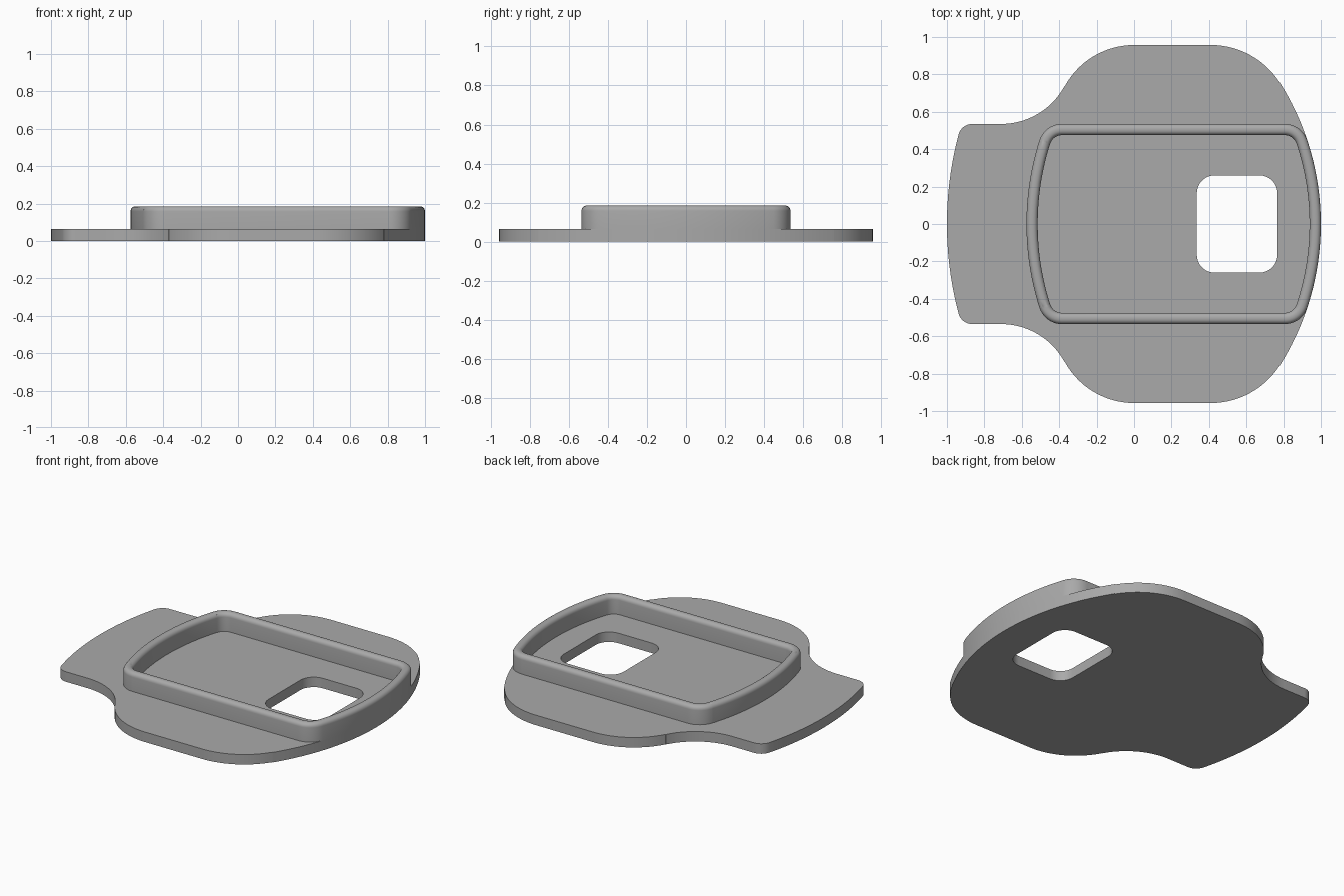
import bpy, bmesh
from math import sin, cos, radians, pi

if "Cube" in bpy.data.objects:
    bpy.data.objects.remove(bpy.data.objects["Cube"])

PLATE_TOP = 0.065
RIM_TOP = 0.185
WALL = 0.06
FILLET = 0.027

grey = bpy.data.materials.new("plain grey")
grey.use_nodes = True
COLOUR = (0.4, 0.4, 0.4, 1)
grey.diffuse_color = COLOUR
grey.node_tree.nodes["Principled BSDF"].inputs["Base Color"].default_value = COLOUR


def arc(cx, cy, r, start, end, steps=14):
    angles = [radians(start + (end - start) * i / steps) for i in range(steps + 1)]
    return [(cx + r * cos(a), cy + r * sin(a)) for a in angles]


def mirrored(half):
    """Close a right-to-left upper half outline by mirroring it in y."""
    return half + [(x, -y) for x, y in reversed(half[1:-1])]


def finish(name, bm):
    bmesh.ops.remove_doubles(bm, verts=bm.verts, dist=0.0005)
    bmesh.ops.recalc_face_normals(bm, faces=bm.faces)
    mesh = bpy.data.meshes.new(name)
    bm.to_mesh(mesh)
    bm.free()
    mesh.materials.append(grey)
    obj = bpy.data.objects.new(name, mesh)
    bpy.context.collection.objects.link(obj)
    bpy.ops.object.select_all(action='DESELECT')
    obj.select_set(True)
    bpy.context.view_layer.objects.active = obj
    bpy.ops.object.shade_smooth_by_angle(angle=radians(30))


def add_loop(bm, points, z):
    verts = [bm.verts.new((x, y, z)) for x, y in points]
    edges = [bm.edges.new((v, verts[i - 1])) for i, v in enumerate(verts)]
    return verts, edges


# Base plate: winged outline with a rounded window, extruded upward
plate_half = (arc(-0.42, 0, 1.42, 0, 32.3, 24)
              + arc(0.41, 0.521, 0.436, 32.3, 90)
              + arc(0, 0.536, 0.421, 90, 151.5)
              + arc(-0.71, 0.919, 0.384, -28.5, -90)
              + arc(-0.865, 0.46, 0.075, 90, 165.15, 8)
              + arc(0.87, 0, 1.87, 165.15, 180))
window_half = arc(0.67, 0.165, 0.095, 0, 90, 8) + arc(0.43, 0.165, 0.095, 90, 180, 8)
window = window_half + [(x, -y) for x, y in reversed(window_half)]

bm = bmesh.new()
for outline in (mirrored(plate_half), window):
    add_loop(bm, outline, 0)
bmesh.ops.remove_doubles(bm, verts=bm.verts, dist=0.0005)
bmesh.ops.triangle_fill(bm, edges=bm.edges[:], use_beauty=True, normal=(0, 0, 1))
top = bmesh.ops.extrude_face_region(bm, geom=bm.faces[:], use_keep_orig=True)
bmesh.ops.translate(bm, vec=(0, 0, PLATE_TOP),
                    verts=[g for g in top["geom"] if isinstance(g, bmesh.types.BMVert)])
finish("base_plate", bm)


# Raised rim: rounded wall section carried around a bowed rectangle
def rim_outline(inset):
    return mirrored(arc(-0.42, 0, 1.42 - inset, 0, 18.45)
                    + arc(0.808, 0.41, 0.125 - inset, 18.45, 90, 10)
                    + arc(-0.386, 0.41, 0.125 - inset, 90, 162.39, 10)
                    + arc(0.905, 0, 1.48 - inset, 162.39, 180))


def fillet(centre, start, end):
    return arc(centre, RIM_TOP - FILLET, FILLET, start, end, 6)


section = ([(0, PLATE_TOP)] + fillet(FILLET, 180, 90)
           + fillet(WALL - FILLET, 90, 0) + [(WALL, PLATE_TOP)])
bm = bmesh.new()
rings = [add_loop(bm, rim_outline(inset), z)[0] for inset, z in section]
for k, ring in enumerate(rings):
    previous = rings[k - 1]
    for i in range(len(ring)):
        bm.faces.new((previous[i - 1], previous[i], ring[i], ring[i - 1]))
finish("raised_rim", bm)
